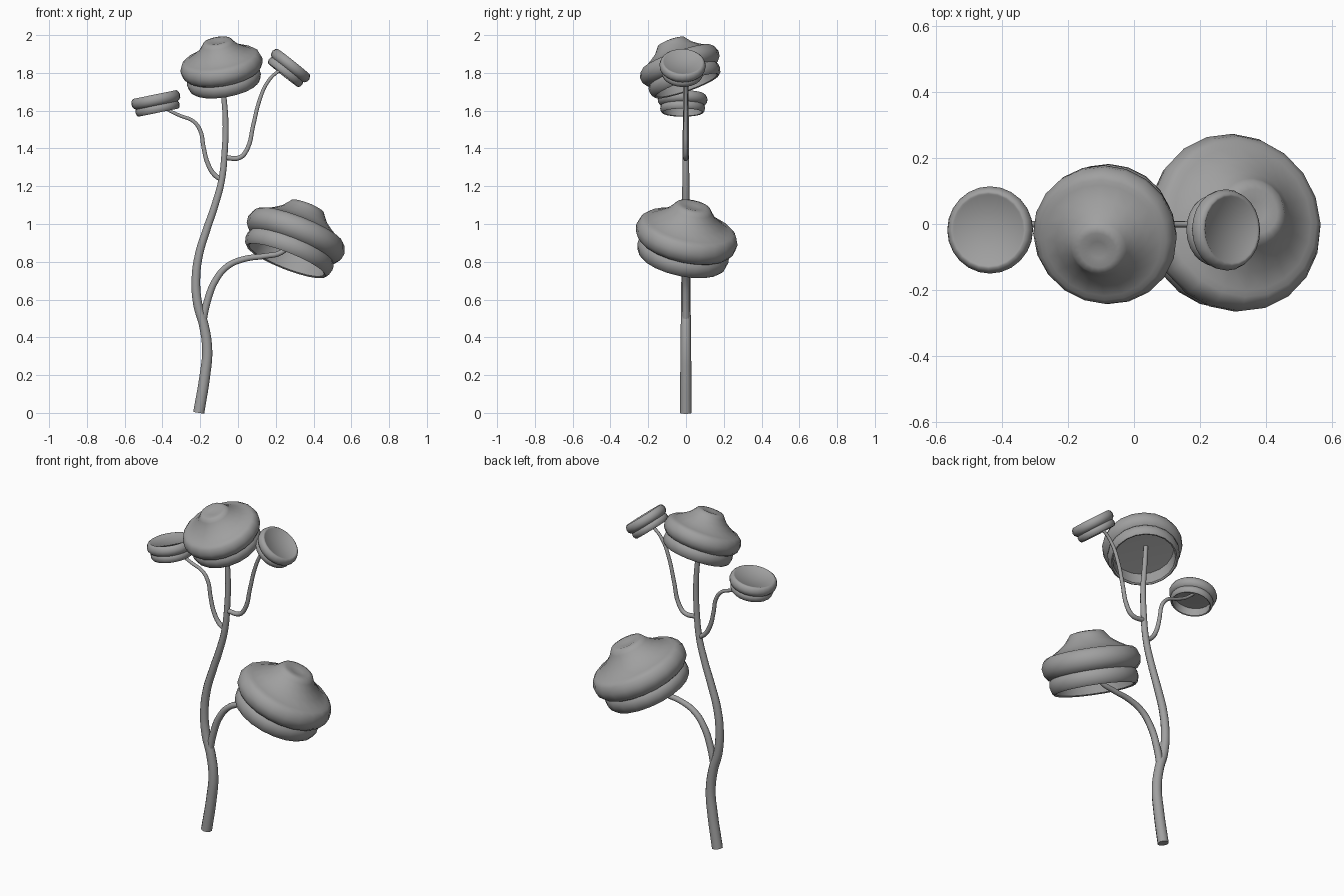
import bpy, bmesh, math
from mathutils import Vector

cube = bpy.data.objects.get("Cube")
if cube:
    bpy.data.objects.remove(cube)

grey = bpy.data.materials.new("plain grey")
grey.use_nodes = True
COLOUR = (0.35, 0.35, 0.35, 1)
grey.diffuse_color = COLOUR
grey.node_tree.nodes["Principled BSDF"].inputs["Base Color"].default_value = COLOUR


def finish(obj, angle):
    """Give an object the material and smooth shading with sharp creases."""
    obj.data.materials.clear()
    obj.data.materials.append(grey)
    bpy.ops.object.select_all(action='DESELECT')
    obj.select_set(True)
    bpy.context.view_layer.objects.active = obj
    bpy.ops.object.shade_smooth_by_angle(angle=math.radians(angle))


def stem(name, points, start, end):
    """Tapered tube through (x, z) points."""
    curve = bpy.data.curves.new(name, 'CURVE')
    curve.dimensions = '3D'
    curve.bevel_depth = 1
    curve.bevel_resolution = 3
    curve.resolution_u = 5
    curve.use_fill_caps = True
    spline = curve.splines.new('BEZIER')
    spline.bezier_points.add(len(points) - 1)
    for i, (p, (x, z)) in enumerate(zip(spline.bezier_points, points)):
        p.co = (x, -0.001, z)
        p.handle_left_type = p.handle_right_type = 'AUTO'
        p.radius = start + (end - start) * i / (len(points) - 1)
    obj = bpy.data.objects.new(name, curve)
    bpy.context.collection.objects.link(obj)
    bpy.ops.object.select_all(action='DESELECT')
    obj.select_set(True)
    bpy.context.view_layer.objects.active = obj
    bpy.ops.object.convert(target='MESH')
    finish(bpy.context.object, 50)


def cap(name, profile, centre, axis, radius, sides):
    """Lathe a (radius, height) profile and lean it along an axis."""
    bm = bmesh.new()
    verts = [bm.verts.new((r * radius, 0, h * radius)) for r, h in profile]
    edges = [bm.edges.new(pair) for pair in zip(verts, verts[1:])]
    bmesh.ops.spin(bm, geom=verts + edges, cent=(0, 0, 0), axis=(0, 0, 1),
                   angle=math.tau, steps=sides, use_merge=True)
    bmesh.ops.remove_doubles(bm, verts=bm.verts, dist=0.0003)
    bmesh.ops.recalc_face_normals(bm, faces=bm.faces)
    turn = Vector((0, 0, 1)).rotation_difference(Vector(axis)).to_matrix()
    bmesh.ops.rotate(bm, verts=bm.verts, matrix=turn, cent=(0, 0, 0))
    bmesh.ops.translate(bm, verts=bm.verts, vec=centre)
    mesh = bpy.data.meshes.new(name)
    bm.to_mesh(mesh)
    bm.free()
    obj = bpy.data.objects.new(name, mesh)
    bpy.context.collection.objects.link(obj)
    finish(obj, 50)


# Rolled rim, second ring and hollow underside shared by every cap
rim = [(0.88, 0.22), (0.95, 0.16), (1, 0.03), (0.98, -0.1), (0.91, -0.19),
       (0.86, -0.22), (0.89, -0.27), (0.9, -0.36), (0.87, -0.47),
       (0.82, -0.52), (0.78, -0.5), (0.77, -0.14), (0, -0.12)]
# Domed top with a dimpled crown, and a plain flat top
dome = [(0, 0.61), (0.12, 0.62), (0.25, 0.65), (0.34, 0.63), (0.39, 0.56),
        (0.48, 0.45), (0.63, 0.34), (0.81, 0.23)]
flat_top = [(0, 0.18), (0.8, 0.19), (0.83, 0.22)]

cap("upper_cap", dome + rim, (-0.087, -0.033, 1.837), (-0.16, -0.33, 0.93), 0.22, 20)
cap("lower_cap", dome + rim, (0.306, 0.003, 0.935), (0.36, 0.2, 0.91), 0.274, 20)
cap("right_small_cap", flat_top + rim, (-0.435, -0.018, 1.657), (-0.2, 0, 0.98), 0.132, 24)
cap("left_small_cap", flat_top + rim, (0.278, -0.018, 1.838), (0.62, 0.03, 0.78), 0.123, 24)

# Winding trunk and its three branches
stem("trunk", [(-0.208, 0), (-0.175, 0.2), (-0.163, 0.33), (-0.181, 0.465),
               (-0.212, 0.57), (-0.223, 0.7), (-0.207, 0.836), (-0.167, 0.968),
               (-0.122, 1.1), (-0.087, 1.23), (-0.07, 1.39), (-0.066, 1.55),
               (-0.077, 1.7), (-0.085, 1.82)], 0.031, 0.013)
stem("lower_branch", [(-0.19, 0.47), (-0.16, 0.6), (-0.12, 0.7), (-0.055, 0.777),
                      (0.034, 0.815), (0.14, 0.83), (0.23, 0.85), (0.29, 0.91)],
     0.021, 0.013)
stem("right_branch", [(-0.087, 1.235), (-0.124, 1.26), (-0.16, 1.32), (-0.182, 1.405),
                      (-0.2, 1.495), (-0.235, 1.543), (-0.31, 1.575), (-0.37, 1.605),
                      (-0.42, 1.645)], 0.014, 0.008)
stem("left_branch", [(-0.07, 1.352), (0.01, 1.352), (0.05, 1.4), (0.08, 1.52),
                     (0.114, 1.655), (0.156, 1.75), (0.21, 1.805), (0.27, 1.828)],
     0.014, 0.008)
